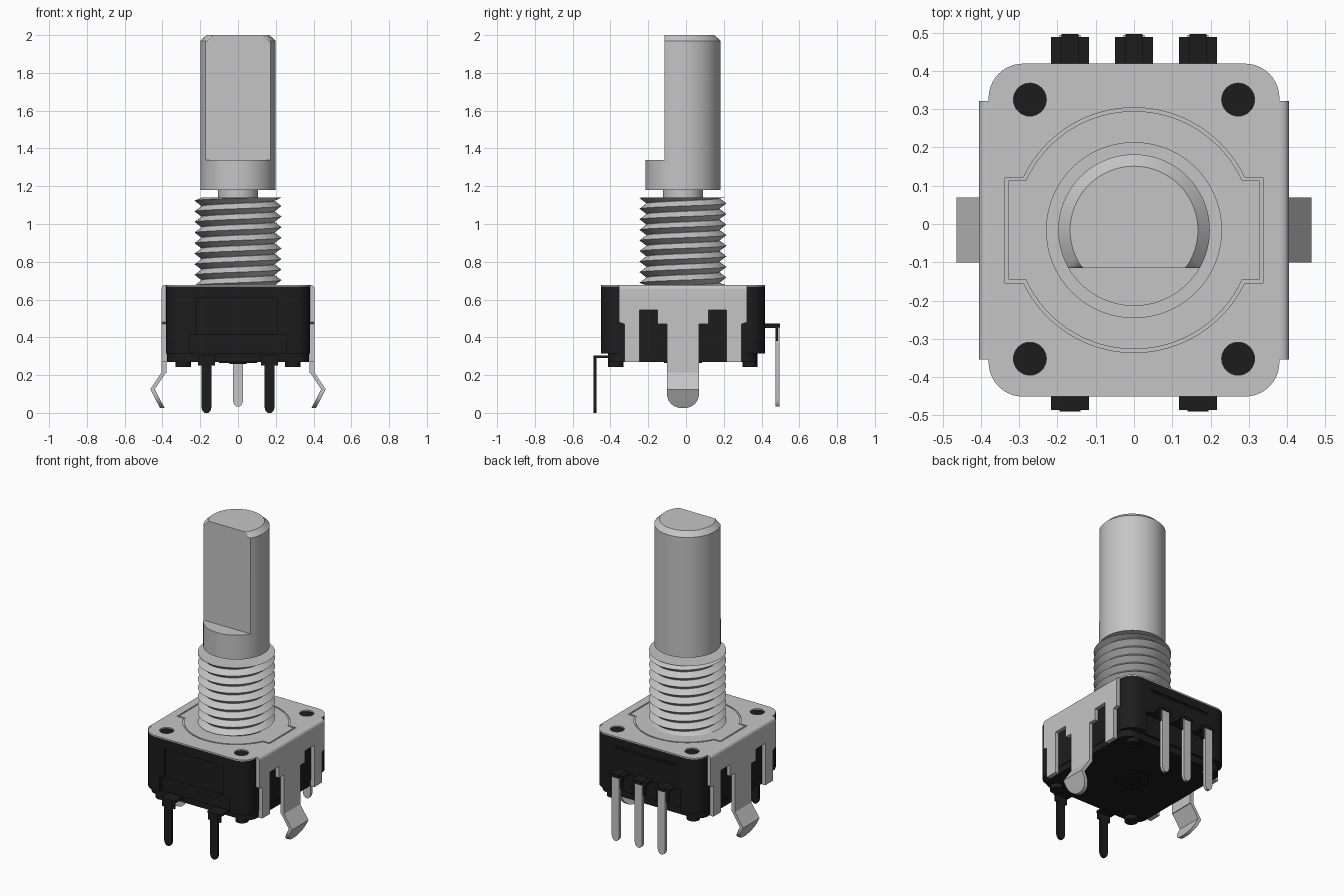
import bpy, bmesh, math
from mathutils import Vector

if "Cube" in bpy.data.objects:
    bpy.data.objects.remove(bpy.data.objects["Cube"], do_unlink=True)

CY = -0.016          # centre line of the body in y
TOP = 0.678          # top of the metal plate


def material(name, value, rough):
    m = bpy.data.materials.new(name)
    m.use_nodes = True
    col = (value, value, value, 1)
    m.diffuse_color = col
    bsdf = m.node_tree.nodes["Principled BSDF"]
    bsdf.inputs["Base Color"].default_value = col
    bsdf.inputs["Roughness"].default_value = rough
    return m


SILVER = material("silver metal", 0.56, 0.5)
BLACK = material("black plastic", 0.012, 0.5)


def finish(name, bm, mat, smooth=True):
    bmesh.ops.remove_doubles(bm, verts=bm.verts, dist=1e-5)
    bmesh.ops.recalc_face_normals(bm, faces=bm.faces)
    me = bpy.data.meshes.new(name)
    bm.to_mesh(me)
    bm.free()
    ob = bpy.data.objects.new(name, me)
    bpy.context.collection.objects.link(ob)
    me.materials.append(mat)
    if smooth:
        shade(ob)
    return ob


def activate(ob):
    bpy.ops.object.select_all(action='DESELECT')
    ob.select_set(True)
    bpy.context.view_layer.objects.active = ob


def shade(ob):
    activate(ob)
    bpy.ops.object.shade_smooth_by_angle(angle=math.radians(30))


def loft(name, rings, mat, closed=True):
    """Skin a list of equal-length point rings and cap the ends."""
    bm = bmesh.new()
    rows = [[bm.verts.new(p) for p in ring] for ring in rings]
    n = len(rows[0])
    for a, b in zip(rows, rows[1:]):
        for i in range(n):
            j = (i + 1) % n
            bm.faces.new((a[i], a[j], b[j], b[i]))
    bm.faces.new(rows[0])
    bm.faces.new(rows[-1])
    return finish(name, bm, mat)


def prism(name, pts, axis, a, b, mat):
    """Extrude a 2D outline along x, y or z from a to b."""
    put = {'x': lambda p, t: (t, p[0], p[1]),
           'y': lambda p, t: (p[0], t, p[1]),
           'z': lambda p, t: (p[0], p[1], t)}[axis]
    return loft(name, [[put(p, t) for p in pts] for t in (a, b)], mat)


def box(name, x, y, z, mat):
    return prism(name, [(x[0], y[0]), (x[1], y[0]), (x[1], y[1]), (x[0], y[1])], 'z', z[0], z[1], mat)


def circle(r, cx=0.0, cy=CY, n=64):
    return [(cx + r * math.cos(2 * math.pi * i / n), cy + r * math.sin(2 * math.pi * i / n)) for i in range(n)]


def rounded_rect(hx, hy, r, cy=CY, n=10):
    pts = []
    for q, (sx, sy) in enumerate([(1, 1), (-1, 1), (-1, -1), (1, -1)]):
        for i in range(n + 1):
            a = math.pi / 2 * (q + i / n)
            pts.append((sx * (hx - r) + r * math.cos(a), cy + sy * (hy - r) + r * math.sin(a)))
    return pts


def cut(ob, x, y, z):
    """Cut a box-shaped recess."""
    c = box("cutter", x, y, z, BLACK)
    c.hide_render = True
    m = ob.modifiers.new("recess", 'BOOLEAN')
    m.operation, m.solver, m.object = 'DIFFERENCE', 'EXACT', c
    activate(ob)
    bpy.ops.object.modifier_apply(modifier=m.name)
    bpy.data.objects.remove(c, do_unlink=True)


# Plastic housing with recessed panels front and back
body = prism("housing", rounded_rect(0.38, 0.435, 0.09), 'z', 0.315, 0.67, BLACK)
cut(body, (-0.22, 0.21), (-0.6, -0.441), (0.415, 0.61))
cut(body, (-0.255, 0.255), (-0.6, -0.425), (0.2, 0.415))
cut(body, (-0.255, 0.255), (0.39, 0.6), (0.2, 0.45))
cut(body, (-0.22, 0.22), (0.41, 0.6), (0.60, 0.615))
shade(body)
prism("housing_base", rounded_rect(0.375, 0.393, 0.07), 'z', 0.27, 0.32, BLACK)
prism("base_ring", circle(0.1, n=40), 'z', 0.264, 0.28, BLACK)
prism("base_hub", circle(0.045, n=32), 'z', 0.259, 0.28, BLACK)
for x in (-0.29, 0.29):
    for y in (-0.372, 0.338):
        prism("foot_peg", circle(0.04, x, y, 24), 'z', 0.243, 0.33, BLACK)


# Metal top plate: two filled layers, the upper one split by a groove
def groove(d):
    r, hx, hy = 0.32 - d, 0.337 - d, 0.138 - d
    a0 = math.asin(hy / r)
    arc = [a0 + (math.pi - 2 * a0) * i / 32 for i in range(33)]
    half = [(hx, hy)] + [(r * math.cos(a), r * math.sin(a)) for a in arc] + [(-hx, hy)]
    return [(x, y + CY) for x, y in half] + [(-x, CY - y) for x, y in half]


holes = [circle(0.043, x, y, 32) for x in (-0.272, 0.272) for y in (-0.352, 0.325)]


def sheet(name, outlines, z0, z1):
    cu = bpy.data.curves.new(name, 'CURVE')
    cu.dimensions, cu.fill_mode, cu.extrude = '2D', 'BOTH', (z1 - z0) / 2
    for pts in outlines:
        s = cu.splines.new('POLY')
        s.points.add(len(pts) - 1)
        for p, (x, y) in zip(s.points, pts):
            p.co = (x, y, 0, 1)
        s.use_cyclic_u = True
    ob = bpy.data.objects.new(name, cu)
    bpy.context.collection.objects.link(ob)
    ob.location.z = (z0 + z1) / 2
    cu.materials.append(SILVER)
    activate(ob)
    bpy.ops.object.convert(target='MESH')


edge = rounded_rect(0.38, 0.435, 0.09)
sheet("top_plate_lower", [edge] + holes, 0.67, 0.674)
sheet("top_plate_upper", [edge] + holes + [groove(0), groove(0.009)], 0.674, TOP)

# Folded bracket sides with a bent mounting leg on each
half = [(0.338, TOP), (0.338, 0.48), (0.31, 0.47), (0.31, 0.27), (0.23, 0.27), (0.23, 0.545),
        (0.135, 0.545), (0.135, 0.47), (0.085, 0.47), (0.085, 0.21)]
outline = [(CY + y, z) for y, z in half] + [(CY - y, z) for y, z in reversed(half)]
leg_path = [(0.392, 0.215), (0.452, 0.125), (0.442, 0.105), (0.432, 0.085),
            (0.422, 0.065), (0.412, 0.047), (0.405, 0.034), (0.4, 0.025)]
leg_width = [0.085, 0.085, 0.085, 0.083, 0.076, 0.062, 0.044, 0.018]
for side, s in (("left", 1), ("right", -1)):
    panel = prism(side + "_bracket", outline, 'x', s * 0.379, s * 0.405, SILVER)
    bm = bmesh.new()
    bm.from_mesh(panel.data)
    fold = [e for e in bm.edges if all(v.co.z > TOP - 0.001 and abs(v.co.x) > 0.4 for v in e.verts)]
    bmesh.ops.bevel(bm, geom=fold, offset=0.022, segments=5, profile=0.5, affect='EDGES')
    bm.to_mesh(panel.data)
    bm.free()
    shade(panel)
    rings = []
    for (x, z), w in zip(leg_path, leg_width):
        rings.append([(s * (x + dx), CY + dy, z) for dx, dy in
                      ((-0.012, -w), (0.012, -w), (0.012, w), (-0.012, w))])
    loft(side + "_mounting_leg", rings, SILVER)


# Solder pins with tapered tips
def pin(name, x, w, y0, y1, z0, z1, mat):
    tip = [(-w, z0 + 0.03), (-w * 0.8, z0 + 0.012), (-w * 0.35, z0),
           (w * 0.35, z0), (w * 0.8, z0 + 0.012), (w, z0 + 0.03)]
    prism(name, [(x - w, z1)] + [(x + px, pz) for px, pz in tip] + [(x + w, z1)], 'y', y0, y1, mat)


for x in (-0.167, 0.167):
    pin("front_pin", x, 0.027, -0.49, -0.474, 0.0, 0.305, BLACK)
    box("front_pin_shoulder", (x - 0.05, x + 0.05), (-0.486, -0.41), (0.29, 0.305), BLACK)
    box("front_pin_collar", (x - 0.045, x + 0.045), (-0.486, -0.474), (0.25, 0.3), BLACK)
for x in (-0.167, 0.0, 0.167):
    pin("back_pin", x, 0.027, 0.474, 0.494, 0.035, 0.452, SILVER)
    box("back_pin_shoulder", (x - 0.05, x + 0.05), (0.38, 0.488), (0.45, 0.468), BLACK)
    box("back_pin_cap", (x - 0.022, x + 0.022), (0.38, 0.497), (0.45, 0.472), BLACK)
    box("back_pin_collar", (x - 0.045, x + 0.045), (0.474, 0.486), (0.38, 0.46), BLACK)

# Threaded bushing: helical surface trimmed flat at both ends
Z0, Z1, PITCH, N = 0.675, 1.14, 0.056, 72
bm = bmesh.new()
turns = int((Z1 - Z0) / PITCH) + 2
grid = []
for i in range(-2, 2 * turns + 1):
    r = 0.23 if i % 2 else 0.193
    row = []
    for j in range(N + 1):
        a = 2 * math.pi * j / N
        z = Z0 + PITCH * (i / 2 + j / N)
        row.append(bm.verts.new((r * math.cos(a), CY + r * math.sin(a), min(max(z, Z0), Z1))))
    grid.append(row)
for a, b in zip(grid, grid[1:]):
    for j in range(N):
        if max(v.co.z for v in (b[j], b[j + 1])) > Z0 and min(v.co.z for v in (a[j], a[j + 1])) < Z1:
            bm.faces.new((a[j], a[j + 1], b[j + 1], b[j]))
finish("bushing_thread", bm, SILVER)
prism("bushing_core", circle(0.194), 'z', 0.66, Z1, SILVER)

# Shaft neck and D-shaped shaft with a chamfered end
prism("shaft_neck", circle(0.106), 'z', 1.1, 1.2, SILVER)
FLAT = -0.115
steps = [(1.18, 0.198, False), (1.34, 0.198, False), (1.34, 0.198, True), (1.97, 0.198, True), (2.0, 0.167, True)]
loft("shaft", [[(x, max(y, FLAT) if flat else y, z) for x, y in circle(r, n=96)]
               for z, r, flat in steps], SILVER)
